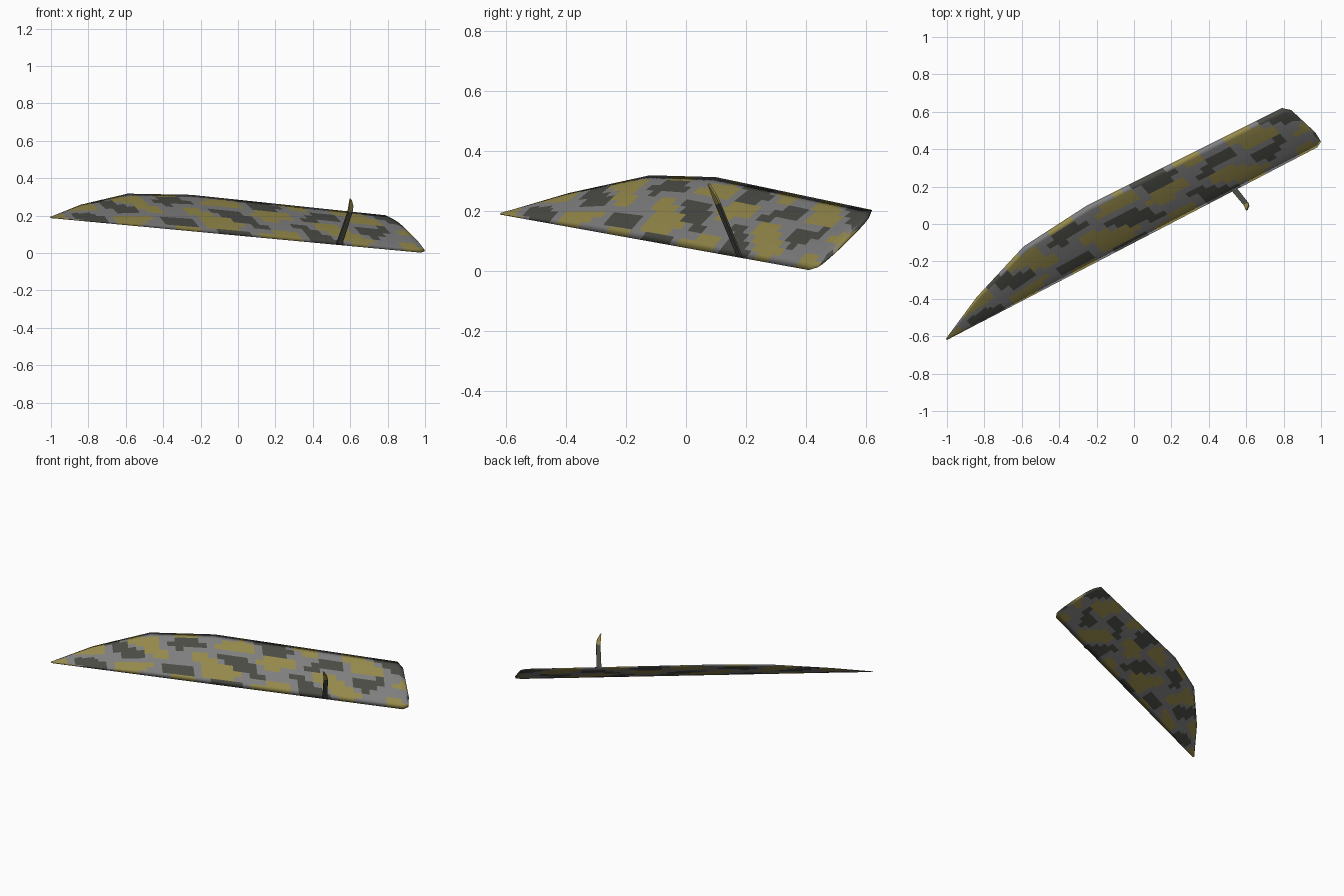
import bpy, bmesh, math
from mathutils import Vector

if "Cube" in bpy.data.objects:
    bpy.data.objects.remove(bpy.data.objects["Cube"])

# Wing plane: root point, span direction, chord direction, normal
ROOT = Vector((-1.0, -0.62, 0.187))
SPAN = Vector((1.98, 1.03, -0.185))
CHORD = Vector((-0.19, 0.21, 0.20))
NORMAL = SPAN.cross(CHORD).normalized()


def material(name, color):
    m = bpy.data.materials.new(name)
    m.diffuse_color = (*color, 1)
    m.use_nodes = True
    m.node_tree.nodes["Principled BSDF"].inputs["Base Color"].default_value = m.diffuse_color
    return m


MATS = [material("grey_paint", (0.21, 0.21, 0.21)),
        material("olive_paint", (0.30, 0.25, 0.07)),
        material("dark_paint", (0.07, 0.07, 0.06))]


def make_object(name, bm):
    bmesh.ops.remove_doubles(bm, verts=bm.verts, dist=0.0005)
    bmesh.ops.recalc_face_normals(bm, faces=bm.faces)
    me = bpy.data.meshes.new(name)
    bm.to_mesh(me)
    bm.free()
    for m in MATS:
        me.materials.append(m)
    ob = bpy.data.objects.new(name, me)
    bpy.context.collection.objects.link(ob)
    return ob


def interp(points, t):
    for (a0, b0), (a1, b1) in zip(points, points[1:]):
        if t <= a1:
            return b0 + (b1 - b0) * (t - a0) / (a1 - a0)
    return points[-1][1]


def camouflage(a, b):
    # slanted wavy blotches in three paints
    v = math.sin(34 * a - 4 * b + 1.3 * math.sin(9 * b + 5 * a)) \
        + 0.8 * math.sin(19 * a + 10 * b + 2)
    return 1 if v > 0.45 else (2 if v < -0.65 else 0)


# Planform edges as (span, chord) fractions
HIGH = [(0, 0.03), (0.126, 0.475), (0.296, 0.928), (0.481, 1.068), (1.0, 1.0),
        (1.014, 0.88), (1.021, 0.29)]
LOW = [(0, 0), (1.0, 0), (1.016, 0.063), (1.021, 0.27)]
spans = sorted(set([p[0] for p in HIGH + LOW] + [i / 44 for i in range(45)]))
ROWS = 10

# Wing: thin lens section lofted along the span
bm = bmesh.new()
grids = []
for side, thick in ((1, 0.014), (-1, 0.008)):
    grid = []
    for a in spans:
        lo, hi = interp(LOW, a), interp(HIGH, a)
        col = []
        for j in range(ROWS + 1):
            f = j / ROWS
            b = lo + (hi - lo) * f
            h = side * (0.001 + thick * math.sin(math.pi * f) ** 0.7
                        * min(1, hi - lo)) if 0 < j < ROWS else 0
            col.append((bm.verts.new(ROOT + SPAN * a + CHORD * b + NORMAL * h), a, b))
        grid.append(col)
    for c0, c1 in zip(grid, grid[1:]):
        for j in range(ROWS):
            quad = [c0[j], c1[j], c1[j + 1], c0[j + 1]]
            face = bm.faces.new([q[0] for q in quad])
            face.material_index = camouflage(sum(q[1] for q in quad) / 4,
                                             sum(q[2] for q in quad) / 4)
            face.smooth = True
    grids.append(grid)
# close the two tips
for k in (0, -1):
    for j in range(ROWS):
        t, u = grids[0][k], grids[1][k]
        bm.faces.new([t[j][0], t[j + 1][0], u[j + 1][0], u[j][0]])
make_object("wing_panel", bm)


def plate(name, pts, mat, thick=0.008):
    # thin flat plate from a corner list
    bm = bmesh.new()
    off = CHORD.normalized() * thick
    front = [bm.verts.new(p) for p in pts]
    back = [bm.verts.new(Vector(p) + off) for p in pts]
    bm.faces.new(front)
    bm.faces.new(back[::-1])
    for i in range(len(pts)):
        k = (i + 1) % len(pts)
        bm.faces.new([front[i], back[i], back[k], front[k]])
    for f in bm.faces:
        f.material_index = mat
    return make_object(name, bm)


# Upright arm and its clipped tip
plate("hinge_arm", [(0.530, 0.168, 0.050), (0.557, 0.183, 0.043),
                    (0.614, 0.110, 0.223), (0.590, 0.097, 0.220)], 2)
plate("hinge_arm_tip", [(0.590, 0.097, 0.220), (0.614, 0.110, 0.223),
                        (0.617, 0.096, 0.252), (0.608, 0.075, 0.285),
                        (0.601, 0.072, 0.287)], 1)
